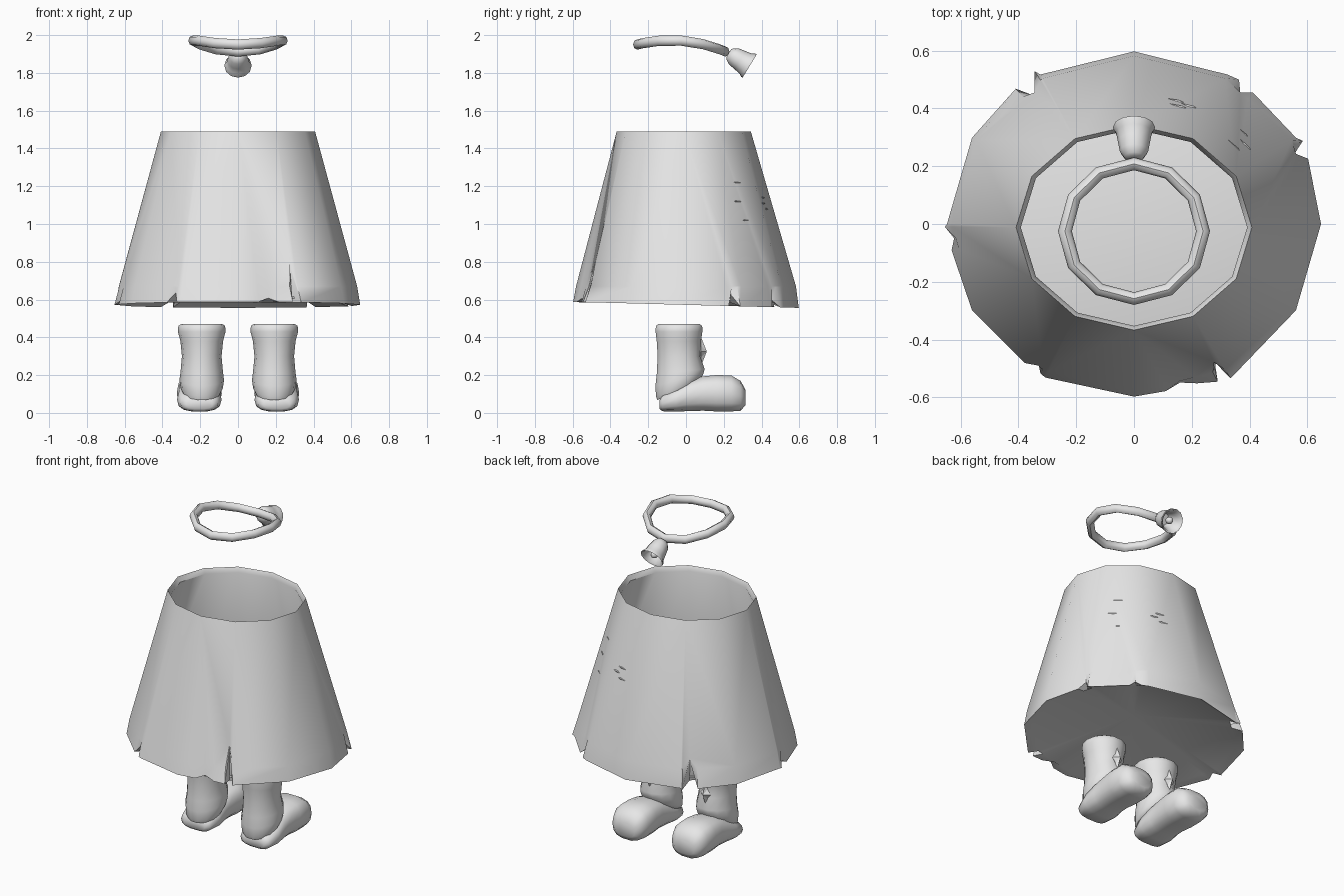
import bpy, bmesh, math
from mathutils import Vector, Matrix

if "Cube" in bpy.data.objects:
    bpy.data.objects.remove(bpy.data.objects["Cube"])

grey = bpy.data.materials.new("plain_grey")
grey.use_nodes = True
grey.diffuse_color = (0.8, 0.8, 0.8, 1)
grey.node_tree.nodes["Principled BSDF"].inputs["Base Color"].default_value = grey.diffuse_color


def finish(name, bm, angle=45):
    bmesh.ops.recalc_face_normals(bm, faces=bm.faces)
    mesh = bpy.data.meshes.new(name)
    bm.to_mesh(mesh)
    bm.free()
    mesh.materials.append(grey)
    ob = bpy.data.objects.new(name, mesh)
    bpy.context.collection.objects.link(ob)
    bpy.ops.object.select_all(action='DESELECT')
    ob.select_set(True)
    bpy.context.view_layer.objects.active = ob
    bpy.ops.object.shade_smooth_by_angle(angle=math.radians(angle))


def bridge(bm, a, b):
    for i in range(len(a)):
        j = (i + 1) % len(a)
        bm.faces.new((a[i], a[j], b[j], b[i]))


def loft(name, rings, cap=True, loop=False, angle=45):
    """Skin a list of equal-length point rings."""
    bm = bmesh.new()
    rows = [[bm.verts.new(p) for p in r] for r in rings]
    for a, b in zip(rows, rows[1:]):
        bridge(bm, a, b)
    if loop:
        bridge(bm, rows[-1], rows[0])
    if cap:
        bm.faces.new(rows[0])
        bm.faces.new(rows[-1])
    finish(name, bm, angle)


def turn(n):
    return [2 * math.pi * i / n for i in range(n)]


# Skirt: twelve-sided cone with torn slits in the hem
def on_polygon(deg, rx, ry, cy):
    k = math.floor(deg / 30)
    p, q = [Vector((rx * math.cos(math.radians(30 * m)),
                    cy + ry * math.sin(math.radians(30 * m)), 0)) for m in (k, k + 1)]
    return p.lerp(q, deg / 30 - k)


def rim_point(deg):
    return on_polygon(deg, .408, .355, -.012)


def hem_point(deg):
    return on_polygon(deg, .647, .597, 0)


columns = {d: (0, 0) for d in range(0, 360, 30)}       # angle: (hem lift, flare)
for deg, lift, width, flare in ((298, .19, 2, .02), (238, .05, 4, .01), (125, .14, 4, .022),
                                (53, .04, 3, .014), (25, .06, 3, .02), (185, .02, 4, .01),
                                (285, .02, 5, .008)):
    columns[deg - width] = (0, flare)
    columns[deg] = (lift, -flare / 2)
    columns[deg + width] = (0, flare)

bm = bmesh.new()
angles = sorted(columns)
under, hem, mid = [], [], []
for deg in angles:
    lift, flare = columns[deg]
    top, low = rim_point(deg), hem_point(deg)
    z = .572 - .016 * math.sin(math.radians(deg)) + lift
    mid_z = max(.67, z + .03)
    belt = top.lerp(low * .975, (1.49 - mid_z) / .82)
    edge = low.lerp(top, lift / .9) + low.normalized() * flare
    for row, p, h in ((under, low * .93, .585), (hem, edge, z), (mid, belt, mid_z)):
        row.append(bm.verts.new((p.x, p.y, h)))
bridge(bm, under, hem)
bridge(bm, hem, mid)

rim, lining, floor = [], [], []
for deg in range(0, 360, 30):
    top, low = rim_point(deg), hem_point(deg)
    for row, p, h in ((rim, top, 1.49), (lining, top * .96, 1.46), (floor, low * .93, .605)):
        row.append(bm.verts.new((p.x, p.y, h)))
for k in range(12):
    # one large wall panel per side, meeting every hem column below it
    i = angles.index(30 * k)
    j = angles.index(30 * k + 30) if k < 11 else len(angles)
    span = [mid[m % len(mid)] for m in range(i, j + 1)]
    bm.faces.new(span + [rim[(k + 1) % 12], rim[k]])
bridge(bm, rim, lining)
bridge(bm, lining, floor)
for row, z in ((under, .72), (floor, .735)):
    hub = bm.verts.new((0, 0, z))
    for i in range(len(row)):
        bm.faces.new((row[i], row[(i + 1) % len(row)], hub))
finish("skirt", bm, 40)

# Small scratches on the skirt's side
for i, (deg, z) in enumerate(((70, 1.14), (72, 1.08), (66, 1.11), (40, 1.22), (37, 1.12), (42, 1.02))):
    p = rim_point(deg).lerp(hem_point(deg) * .975, (1.49 - z) / .82)
    bm = bmesh.new()
    bmesh.ops.create_cone(bm, segments=4, radius1=.045, radius2=0, depth=.008, cap_ends=True)
    slope = Matrix.Rotation(math.radians(deg), 4, 'Z') @ Matrix.Rotation(math.radians(74), 4, 'Y')
    bm.transform(Matrix.Translation((p.x, p.y, z)) @ slope @ Matrix.Diagonal((.2, 1, 1, 1)))
    finish("scratch_%d" % (i + 1), bm, 20)

# Collar: bent ring
rings = []
for a in turn(12):
    y = -.025 + .233 * math.sin(a)
    z = 1.973 - .72 * (y + .08) ** 2
    rings.append([((.239 + .024 * math.cos(t)) * math.cos(a),
                   y + .022 * math.cos(t) * math.sin(a),
                   z + .027 * math.sin(t)) for t in turn(8)])
loft("collar", rings, cap=False, loop=True, angle=50)

# Bell hanging from the collar, with a clapper
axis = Vector((0, .853, -.52))
spin = axis.to_track_quat('Z', 'Y').to_matrix().to_4x4()
place = Matrix.Translation((0, .226, 1.904)) @ spin
profile = ((0, .02), (.006, .034), (.03, .049), (.07, .056), (.105, .062), (.122, .072),
           (.13, .072), (.122, .06), (.08, .046), (.04, .035))
loft("bell", [[place @ Vector((r * math.cos(t), r * math.sin(t), h)) for t in turn(12)]
              for h, r in profile], angle=50)
bm = bmesh.new()
bmesh.ops.create_uvsphere(bm, u_segments=8, v_segments=6, radius=.022)
bm.transform(place @ Matrix.Translation((0, 0, .1)))
finish("clapper", bm)


def oval(t, power):
    c, s = math.cos(t), math.sin(t)
    return (math.copysign(abs(c) ** power, c), math.copysign(abs(s) ** power, s))


for side, label in ((1, "left"), (-1, "right")):
    # Boot shaft, slanted where it overlaps the shoe
    rings = []
    for z, rx, ry, cy, slant in ((.07, .1, .105, -.05, .35), (.095, .112, .12, -.042, .35),
                                 (.15, .118, .13, -.035, .25), (.21, .112, .13, -.028, .1),
                                 (.3, .105, .115, -.038, 0), (.38, .113, .12, -.038, 0),
                                 (.43, .126, .127, -.037, 0), (.46, .124, .126, -.037, 0),
                                 (.47, .11, .112, -.037, 0)):
        rings.append([(side * .192 + rx * math.cos(t), cy + ry * math.sin(t),
                       z + slant * (.1 + ry * math.sin(t))) for t in turn(14)])
    loft(label + "_boot_shaft", rings, angle=60)

    # Shoe with a round toe
    rings = []
    for y, w, z0, z1 in ((-.14, .07, .02, .07), (-.125, .1, .008, .095), (-.05, .118, .006, .135),
                         (.02, .112, .008, .175), (.09, .112, .01, .195), (.16, .119, .006, .202),
                         (.24, .118, .006, .2), (.29, .1, .01, .17), (.314, .068, .04, .125)):
        ring = []
        for t in turn(14):
            c, s = oval(t, .75)
            ring.append((side * .205 + w * c, y, (z0 + z1) / 2 + (z1 - z0) / 2 * s))
        rings.append(ring)
    loft(label + "_shoe", rings, angle=55)

    # Diamond studs on the shaft
    for k, (w, h) in enumerate(((.035, .045), (.02, .075))):
        bm = bmesh.new()
        bmesh.ops.create_uvsphere(bm, u_segments=4, v_segments=2, radius=1)
        bm.transform(Matrix.Translation((side * .192, .08, .325)) @ Matrix.Diagonal((w, .03, h, 1)))
        finish("%s_stud_%d" % (label, k + 1), bm, 10)
